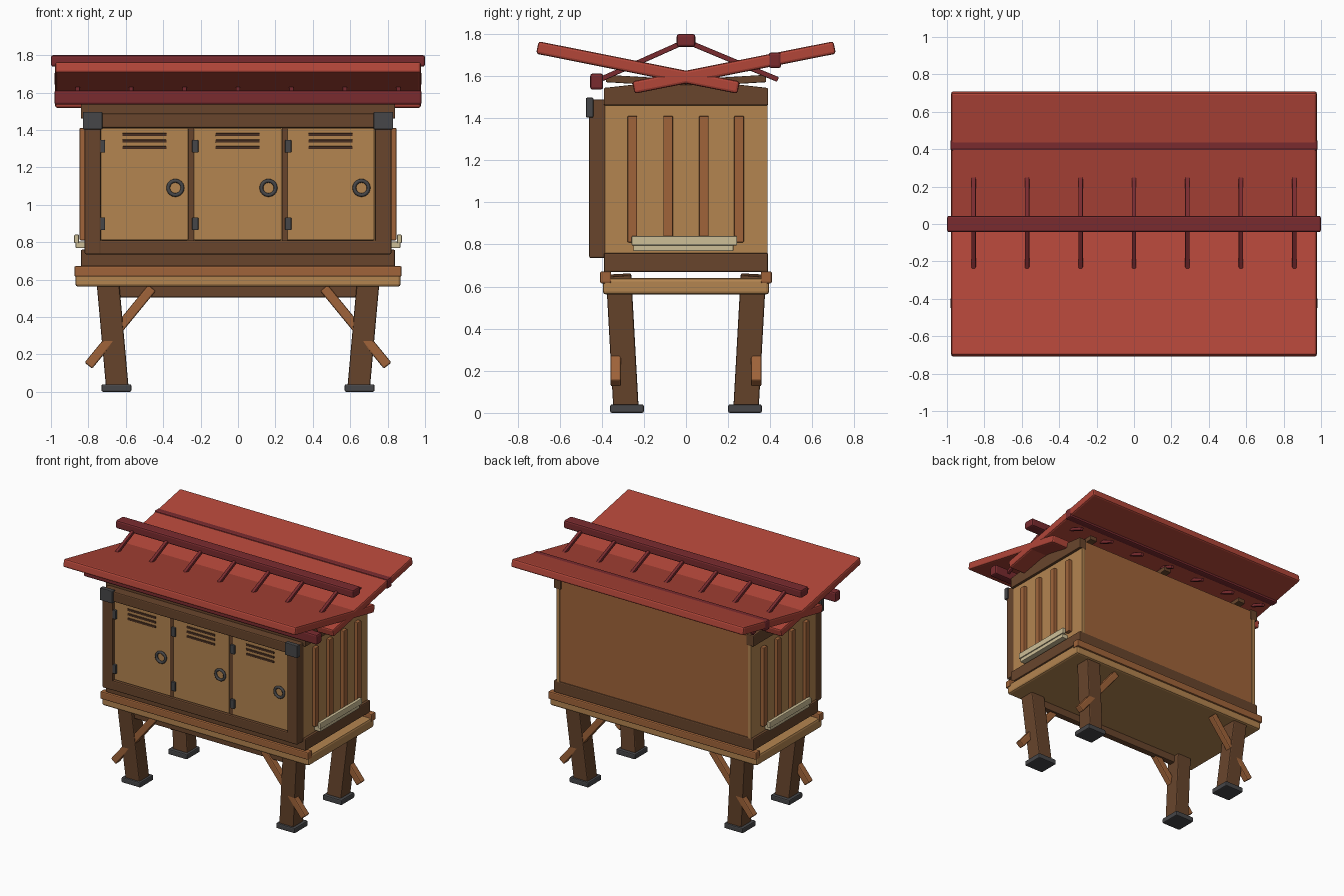
import bpy
import bmesh
from mathutils import Vector, Matrix

cube = bpy.data.objects.get("Cube")
if cube:
    bpy.data.objects.remove(cube, do_unlink=True)


def material(name, r, g, b):
    """Flat material from 0-255 display values, stored linear."""
    lin = [((c / 255 + 0.055) / 1.055) ** 2.4 for c in (r, g, b)] + [1]
    m = bpy.data.materials.new(name)
    m.use_nodes = True
    m.diffuse_color = lin
    m.node_tree.nodes["Principled BSDF"].inputs["Base Color"].default_value = lin
    return m


TAN = material("tan wood", 180, 133, 80)
ORANGE = material("orange wood", 160, 100, 58)
BROWN = material("dark brown wood", 104, 69, 44)
SLOT = material("vent brown", 74, 48, 34)
RED = material("roof red", 178, 70, 57)
MAROON = material("maroon trim", 122, 43, 47)
IRON = material("iron grey", 70, 70, 72)
CREAM = material("cream wood", 206, 191, 151)


def add_object(name, bm, mat, bevel=0.008):
    mesh = bpy.data.meshes.new(name)
    bm.to_mesh(mesh)
    bm.free()
    mesh.materials.append(mat)
    ob = bpy.data.objects.new(name, mesh)
    bpy.context.scene.collection.objects.link(ob)
    if bevel:
        mod = ob.modifiers.new("soft_edges", "BEVEL")
        mod.width = bevel
        mod.segments = 2
    return ob


def bar(name, p, q, sx, sy, mat, bevel=0.008):
    """Box of section sx by sy running from p to q."""
    p, q = Vector(p), Vector(q)
    d = q - p
    bm = bmesh.new()
    bmesh.ops.create_cube(bm, size=1)
    bmesh.ops.scale(bm, vec=(sx, sy, d.length), verts=bm.verts)
    turn = Vector((0, 0, 1)).rotation_difference(d).to_matrix().to_4x4()
    bmesh.ops.transform(bm, matrix=Matrix.Translation((p + q) / 2) @ turn, verts=bm.verts)
    return add_object(name, bm, mat, bevel)


def box(name, x, y, z, mat, bevel=0.008):
    """Upright box from (min, max) ranges."""
    cx, cy = sum(x) / 2, sum(y) / 2
    return bar(name, (cx, cy, z[0]), (cx, cy, z[1]), abs(x[1] - x[0]), abs(y[1] - y[0]), mat, bevel)


# Legs, feet and diagonal braces
for sx, side in ((1, "left"), (-1, "right")):
    for sy, end in ((-1, "front"), (1, "back")):
        tag = f"{end}_{side}"
        bar(f"leg_{tag}", (sx * 0.645, sy * 0.285, 0.02), (sx * 0.702, sy * 0.32, 0.655), 0.12, 0.12, BROWN)
        box(f"foot_{tag}", (sx * 0.57, sx * 0.73), (sy * 0.2, sy * 0.36), (0, 0.04), IRON)
        bar(f"brace_{tag}", (sx * 0.80, sy * 0.334, 0.14), (sx * 0.46, sy * 0.334, 0.555), 0.052, 0.05, ORANGE)
box("front_apron", (-0.65, 0.65), (-0.345, -0.295), (0.505, 0.57), BROWN)

# Deck with edge rails
box("deck", (-0.87, 0.87), (-0.395, 0.395), (0.562, 0.64), TAN, 0.015)
for s, end in ((-1, "front"), (1, "back")):
    box(f"deck_rail_{end}", (-0.875, 0.875), (s * 0.355, s * 0.408), (0.615, 0.672), ORANGE)

# Cabin body
box("sill", (-0.84, 0.84), (-0.39, 0.39), (0.668, 0.76), BROWN)
box("cabin_core", (-0.80, 0.80), (-0.385, 0.375), (0.75, 1.50), TAN, 0)
box("back_wall", (-0.795, 0.795), (0.36, 0.383), (0.755, 1.53), ORANGE, 0)
box("front_top_plate", (-0.84, 0.84), (-0.39, -0.33), (1.465, 1.545), BROWN)
for s, side in ((1, "left"), (-1, "right")):
    box(f"side_wall_{side}", (s * 0.79, s * 0.82), (-0.385, 0.388), (0.75, 1.48), TAN, 0.003)
    # Shallow gable beam
    bm = bmesh.new()
    outline = [(-0.39, 1.46), (0.39, 1.46), (0.39, 1.543), (0.24, 1.56), (-0.24, 1.56), (-0.39, 1.543)]
    face = bm.faces.new([bm.verts.new((s * 0.78, y, z)) for y, z in outline])
    new = bmesh.ops.extrude_face_region(bm, geom=[face])["geom"]
    bmesh.ops.translate(bm, vec=(s * 0.06, 0, 0), verts=[v for v in new if isinstance(v, bmesh.types.BMVert)])
    bmesh.ops.recalc_face_normals(bm, faces=bm.faces)
    add_object(f"gable_beam_{side}", bm, BROWN, 0.006)
    # Side battens
    for i, y in enumerate((-0.255, -0.085, 0.085, 0.252)):
        box(f"side_batten_{side}_{i}", (s * 0.81, s * 0.847), (y - 0.023, y + 0.023), (0.81, 1.41), ORANGE, 0.005)
    # Trough
    box(f"trough_base_{side}", (s * 0.81, s * 0.868), (-0.25, 0.225), (0.768, 0.803), CREAM, 0.005)
    box(f"trough_lip_{side}", (s * 0.85, s * 0.876), (-0.258, 0.243), (0.795, 0.84), CREAM, 0.005)

# Front frame
for s, side in ((1, "left"), (-1, "right")):
    box(f"frame_post_{side}", (s * 0.733, s * 0.82), (-0.46, -0.38), (0.735, 1.488), BROWN)
    box(f"corner_bracket_{side}", (s * 0.725, s * 0.83), (-0.475, -0.44), (1.403, 1.497), IRON, 0.005)
    box(f"mullion_{side}", (s * 0.235, s * 0.265), (-0.44, -0.38), (0.80, 1.42), BROWN, 0.003)
box("frame_bottom_rail", (-0.76, 0.76), (-0.458, -0.38), (0.735, 0.81), BROWN)
box("frame_top_rail", (-0.76, 0.76), (-0.458, -0.38), (1.41, 1.488), BROWN)

# Doors with hinges, vents and ring pulls
for i, x in enumerate((-0.5, -0.002, 0.495)):
    box(f"door_{i}", (x - 0.235, x + 0.235), (-0.44, -0.38), (0.81, 1.41), TAN, 0.006)
    for j, z in enumerate((0.898, 1.312)):
        box(f"hinge_{i}_{j}", (x - 0.243, x - 0.21), (-0.456, -0.42), (z - 0.034, z + 0.034), IRON, 0.004)
    for j in range(3):
        z = 1.305 + j * 0.035
        box(f"vent_{i}_{j}", (x - 0.118, x + 0.118), (-0.447, -0.43), (z - 0.008, z + 0.008), SLOT, 0.003)
    bpy.ops.mesh.primitive_torus_add(location=(x + 0.165, -0.447, 1.09), rotation=(1.5708, 0, 0),
                                     major_radius=0.038, minor_radius=0.01,
                                     major_segments=24, minor_segments=8)
    ring = bpy.context.object
    ring.name = f"ring_pull_{i}"
    ring.data.materials.append(IRON)
    bpy.ops.object.shade_smooth()

# Cross beams under the roof
for i, x in enumerate((-0.7, 0, 0.7)):
    for s, end in ((-1, "front"), (1, "back")):
        bar(f"roof_beam_{end}_{i}", (x, 0, 1.565), (x, s * 0.38, 1.588), 0.06, 0.035, BROWN, 0.004)

# Crossed roof panels
for s, end in ((-1, "front"), (1, "back")):
    bar(f"roof_panel_{end}", (0, -s * 0.25, 1.545), (0, s * 0.706, 1.735), 1.955, 0.06, RED, 0.012)

# Ridge, purlins and thin rafters
box("ridge_beam", (-1, 1), (-0.044, 0.044), (1.738, 1.8), MAROON, 0.012)
box("front_purlin", (-0.982, 0.982), (-0.455, -0.393), (1.535, 1.612), MAROON, 0.012)
box("back_purlin", (-0.982, 0.982), (0.393, 0.452), (1.637, 1.712), MAROON, 0.012)
for i in range(7):
    x = (i - 3) * 0.286
    bar(f"rafter_front_{i}", (x, 0, 1.765), (x, -0.41, 1.582), 0.024, 0.024, MAROON, 0.004)
    bar(f"rafter_back_{i}", (x, 0, 1.765), (x, 0.437, 1.583), 0.024, 0.024, MAROON, 0.004)
